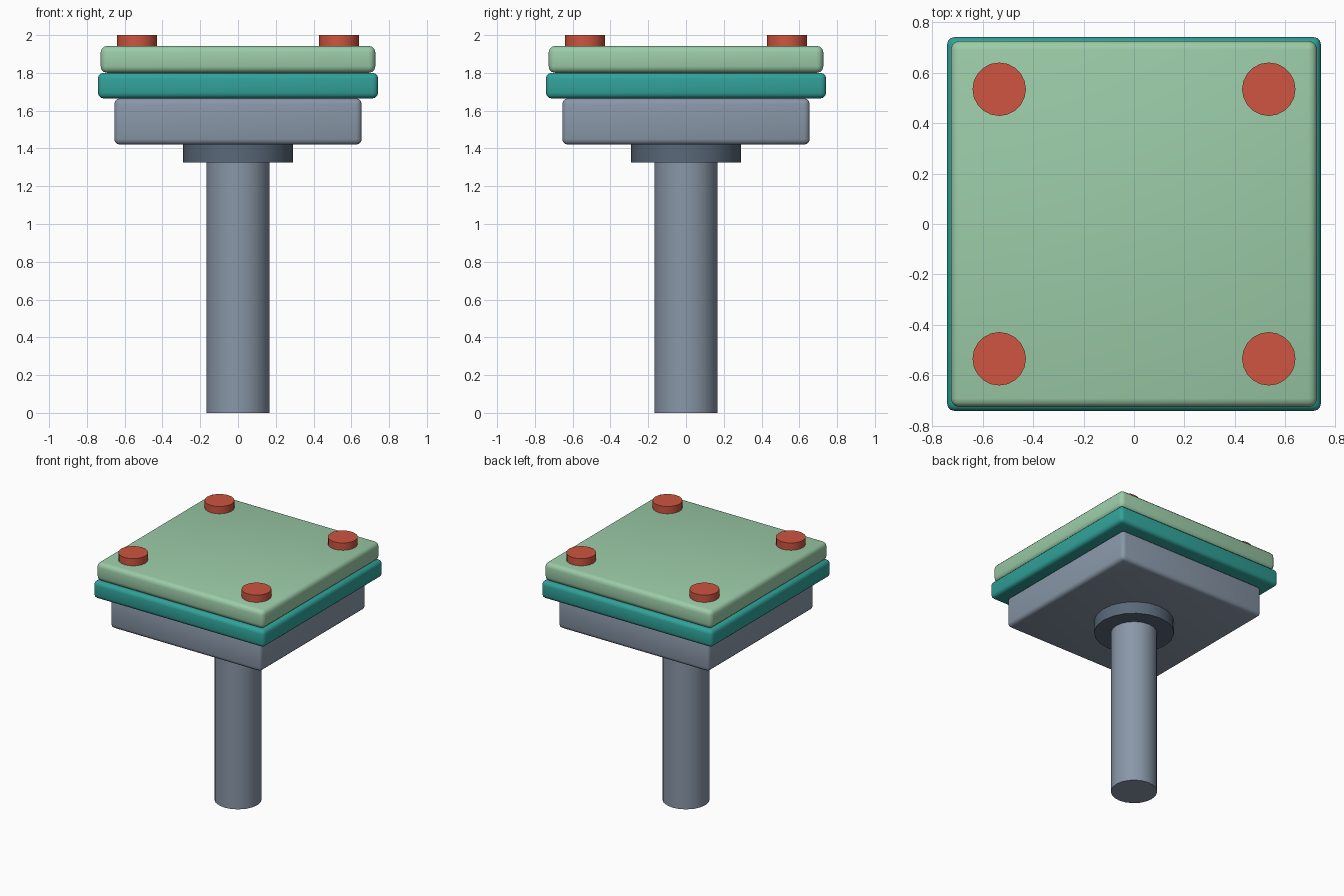
import bpy

if "Cube" in bpy.data.objects:
    bpy.data.objects.remove(bpy.data.objects["Cube"])


def material(name, rgb):
    m = bpy.data.materials.new(name)
    m.diffuse_color = (*rgb, 1)
    m.use_nodes = True
    m.node_tree.nodes["Principled BSDF"].inputs["Base Color"].default_value = m.diffuse_color
    return m


def finish(name, mat):
    ob = bpy.context.object
    ob.name = name
    ob.data.materials.append(mat)
    return ob


def slab(name, half, z0, z1, bevel, mat):
    bpy.ops.mesh.primitive_cube_add(size=1, location=(0, 0, (z0 + z1) / 2))
    ob = finish(name, mat)
    ob.scale = (2 * half, 2 * half, z1 - z0)
    bpy.ops.object.transform_apply(location=False, rotation=False, scale=True)
    mod = ob.modifiers.new("rounded_edges", 'BEVEL')
    mod.width = bevel
    mod.segments = 3
    bpy.ops.object.modifier_apply(modifier=mod.name)
    bpy.ops.object.shade_smooth_by_angle()


def disc(name, radius, z0, z1, sides, mat, x=0, y=0):
    bpy.ops.mesh.primitive_cylinder_add(
        vertices=sides, radius=radius, depth=z1 - z0, location=(x, y, (z0 + z1) / 2))
    finish(name, mat)
    bpy.ops.object.shade_smooth_by_angle()


steel = material("steel", (0.25, 0.31, 0.39))
dark = material("dark_steel", (0.10, 0.14, 0.19))
teal = material("teal", (0.03, 0.36, 0.32))
green = material("pale_green", (0.33, 0.60, 0.39))
red = material("red", (0.62, 0.09, 0.05))

# Post and collar
disc("post", 0.168, 0, 1.33, 20, steel)
disc("collar", 0.29, 1.325, 1.425, 20, dark)

# Stacked plates
slab("base_block", 0.655, 1.42, 1.665, 0.03, steel)
slab("middle_plate", 0.742, 1.665, 1.80, 0.03, teal)
slab("top_plate", 0.727, 1.80, 1.943, 0.035, green)

# Corner studs
for x in (-0.535, 0.535):
    for y in (-0.535, 0.535):
        disc("corner_stud", 0.106, 1.935, 2.0, 20, red, x, y)
